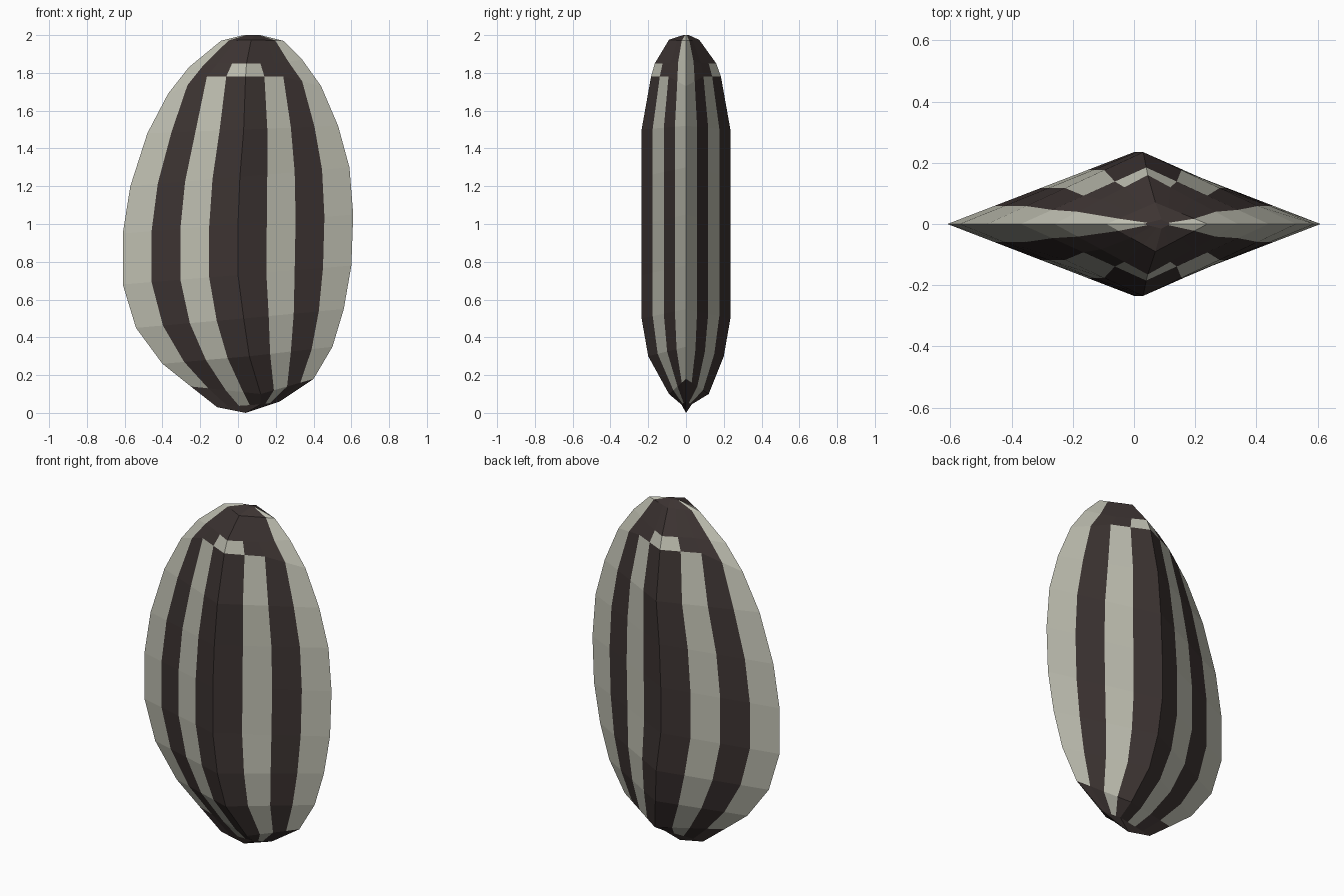
import bpy, bmesh

if "Cube" in bpy.data.objects:
    bpy.data.objects.remove(bpy.data.objects["Cube"])

def paint(name, rgb):
    m = bpy.data.materials.new(name)
    m.diffuse_color = (*rgb, 1)
    m.use_nodes = True
    m.node_tree.nodes["Principled BSDF"].inputs["Base Color"].default_value = m.diffuse_color
    return m

# Rings, bottom to top: left edge x,z / right edge x,z / ridge x,z / front, back ridge depth
ROWS = [
    (-.11, .03, .22, .06, .12, .045, .025, .03),
    (-.25, .14, .40, .18, .12, .10, .09, .12),
    (-.40, .26, .50, .35, .06, .30, .20, .20),
    (-.54, .45, .56, .55, .03, .50, .235, .235),
    (-.61, .68, .60, .78, .00, .73, .235, .235),
    (-.61, .95, .61, 1.05, .00, 1.0, .235, .235),
    (-.57, 1.20, .59, 1.30, .01, 1.25, .235, .235),
    (-.48, 1.48, .53, 1.52, .03, 1.50, .235, .235),
    (-.37, 1.69, .44, 1.73, .04, 1.78, .185, .185),
    (-.26, 1.83, .34, 1.87, .045, 1.85, .165, .16),
    (-.09, 1.97, .24, 1.97, .07, 1.975, .09, .07),
    (.03, 2.0, .12, 2.0, .09, 2.0, .015, .015),
]
N = 4                       # stripes between ridge and edge
FLAT_ROWS = (8, 9)          # stripe ends that stay level near the ridge

def ring(i):
    """Diamond cross-section: left edge, front ridge, right edge, back ridge."""
    xl, zl, xr, zr, xc, zc, yf, yb = ROWS[i]
    left, right = (xl, 0, zl), (xr, 0, zr)
    front, back = (xc, -yf, zc), (xc, yb, zc)
    pts = []
    for edge, ridge, outward in ((left, front, False), (right, front, True),
                                 (right, back, False), (left, back, True)):
        for k in range(N):
            f = k / N if outward else 1 - k / N      # 0 at ridge, 1 at edge
            fz = max(0, 2 * f - 1) if i in FLAT_ROWS else f
            pts.append((ridge[0] + (edge[0] - ridge[0]) * f,
                        ridge[1] + (edge[1] - ridge[1]) * f,
                        ridge[2] + (edge[2] - ridge[2]) * fz))
    return pts

def is_light(row, stripe):
    return ((stripe == 3 and row >= 1) or (stripe == 1 and row < 8)
            or (stripe == 0 and row == 8))

# Striped shell
bm = bmesh.new()
rings = [[bm.verts.new(p) for p in ring(i)] for i in range(len(ROWS))]
total = 4 * N
for i in range(len(rings) - 1):
    a, b = rings[i], rings[i + 1]
    for j in range(total):
        k = (j + 1) % total
        face = bm.faces.new((a[j], a[k], b[k], b[j]))
        quarter, s = divmod(j, N)
        stripe = s if quarter % 2 else N - 1 - s
        face.material_index = int(is_light(i, stripe))

# Dark pointed tip and flat crown
tip = bm.verts.new((.04, 0, 0))
for j in range(total):
    bm.faces.new((tip, rings[0][(j + 1) % total], rings[0][j]))
bm.faces.new(rings[-1])
bmesh.ops.recalc_face_normals(bm, faces=bm.faces)

mesh = bpy.data.meshes.new("seed_shell")
bm.to_mesh(mesh)
bm.free()
mesh.materials.append(paint("dark_stripe", (.046, .034, .032)))
mesh.materials.append(paint("light_stripe", (.52, .52, .44)))
bpy.context.collection.objects.link(bpy.data.objects.new("seed_shell", mesh))
